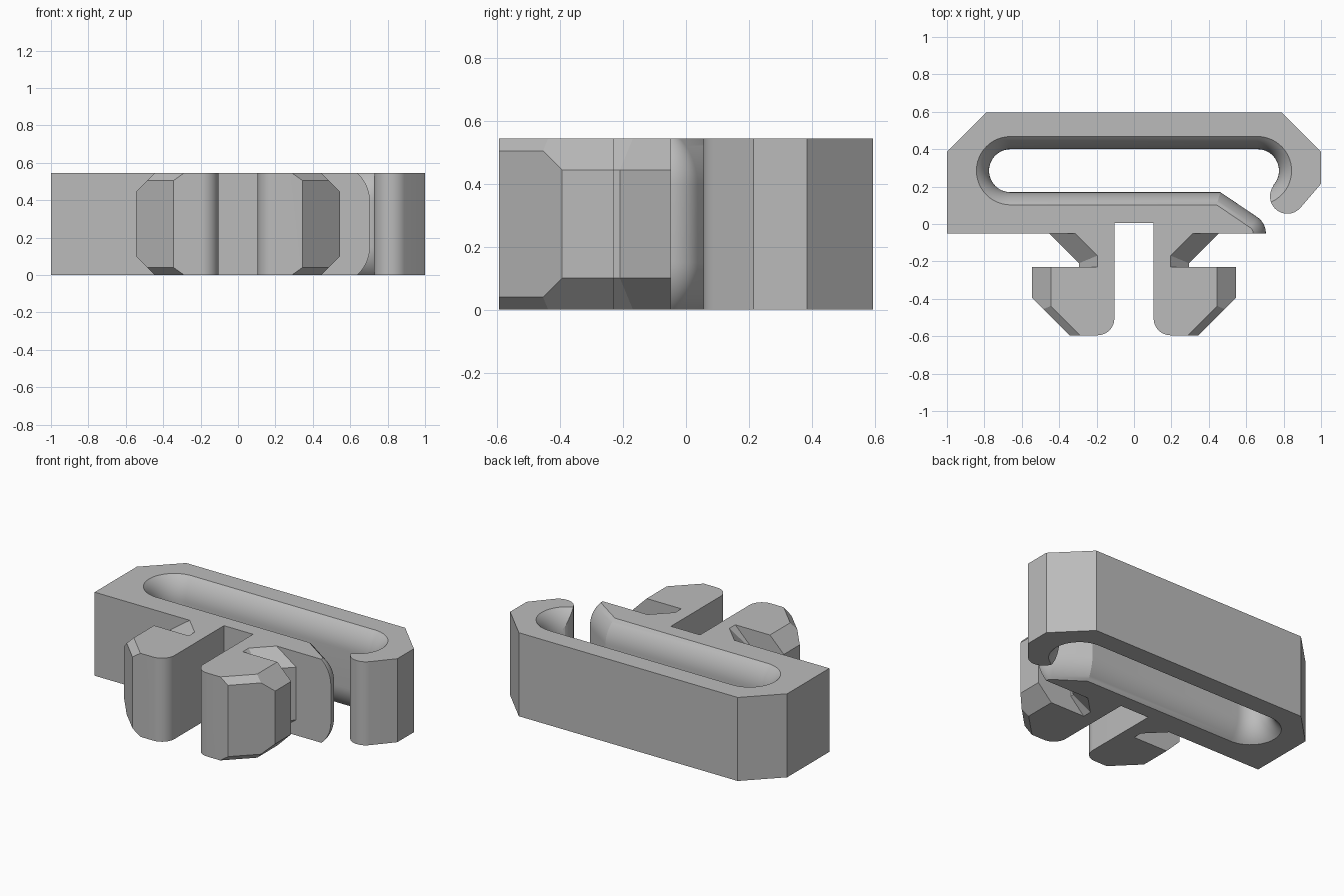
import bpy, bmesh, math
from mathutils import Vector

if "Cube" in bpy.data.objects:
    bpy.data.objects.remove(bpy.data.objects["Cube"])

H = 0.545            # height of the clip
MID = H / 2

grey = bpy.data.materials.new("light grey plastic")
grey.diffuse_color = (0.5, 0.5, 0.5, 1)
grey.use_nodes = True
grey.node_tree.nodes["Principled BSDF"].inputs["Base Color"].default_value = grey.diffuse_color


def arc(cx, cy, r, a0, a1, n=16):
    return [(cx + r * math.cos(math.radians(a0 + (a1 - a0) * i / n)),
             cy + r * math.sin(math.radians(a0 + (a1 - a0) * i / n))) for i in range(n + 1)]


def loft(name, rings, cuts=(), mirror=False):
    """Solid through (z, outline) rings; cuts are half-spaces (normal, distance) trimmed away."""
    bm = bmesh.new()
    loops = [[bm.verts.new((x, y, z)) for x, y in pts] for z, pts in rings]
    n = len(loops[0])
    for a, b in zip(loops, loops[1:]):
        for i in range(n):
            j = (i + 1) % n
            bm.faces.new((a[i], a[j], b[j], b[i]))
    bm.faces.new(loops[0][::-1])
    bm.faces.new(loops[-1])
    for normal, dist in cuts:
        no = Vector(normal)
        geom = bm.verts[:] + bm.edges[:] + bm.faces[:]
        res = bmesh.ops.bisect_plane(bm, geom=geom, plane_co=no * dist / no.length_squared,
                                     plane_no=no, clear_outer=True)
        edges = [e for e in res["geom_cut"] if isinstance(e, bmesh.types.BMEdge)]
        bmesh.ops.contextual_create(bm, geom=edges)
    if mirror:
        for v in bm.verts:
            v.co.x = -v.co.x
    bmesh.ops.recalc_face_normals(bm, faces=bm.faces[:])
    me = bpy.data.meshes.new(name)
    bm.to_mesh(me)
    bm.free()
    ob = bpy.data.objects.new(name, me)
    bpy.context.collection.objects.link(ob)
    me.materials.append(grey)
    return ob


def prism(name, pts, cuts=(), mirror=False):
    return loft(name, [(0, pts), (H, pts)], cuts, mirror)


def both_ends(nx, ny, dist):
    """45 degree chamfer, dist measured at z, repeated on top and bottom."""
    return [((nx, ny, 1), dist), ((nx, ny, -1), dist - H)]


def combine(ob, other, operation):
    m = ob.modifiers.new(operation.lower(), "BOOLEAN")
    m.operation, m.solver, m.object = operation, "EXACT", other
    bpy.context.view_layer.objects.active = ob
    bpy.ops.object.modifier_apply(modifier=m.name)
    bpy.data.objects.remove(other)


# Body: chamfered bar with a hooked end and a notch between the feet
body = prism("clip_body",
             [(-1, -0.05), (-1, 0.385), (-0.79, 0.595), (0.79, 0.595), (1, 0.385), (1, 0.215)]
             + arc(0.82, 0.148, 0.093, -42, -216, 24)
             + [(0.66, 0.25), (0.66, 0.2), (0.716, 0.02), (0.716, -0.05),
                (0.105, -0.05), (0.105, 0.005), (-0.105, 0.005), (-0.105, -0.05)])


# Strap slot with flared rims, opening between the tongue and the hook
def slot_outline(d):
    return (arc(-0.66, 0.285, 0.115 + d, 270, 90, 24)
            + arc(0.66, 0.285, 0.115 + d, 90, -68, 24)
            + [(0.722, 0.07), (0.722, -0.3), (0.705 - d, -0.3)]
            + arc(0.60, -0.05, 0.105 - d, 0, 56, 10)
            + [(0.462 - 0.3 * d, 0.17 - d)])


R, RISE, N = 0.2, 0.15, 10
flare = []
for i in range(N + 1):
    t = math.asin(RISE / R) * (1 - i / N)
    flare.append((RISE - R * math.sin(t), R * (1 - math.cos(t))))
flare.insert(0, (-0.05, flare[0][1]))
levels = flare + [(H - z, d) for z, d in reversed(flare)]
combine(body, loft("slot_cutter", [(z, slot_outline(d)) for z, d in levels]), "DIFFERENCE")

# Two snap feet: flared root, narrow neck and arrow head with chamfered edges
s = math.sqrt(0.5)
for mirror in (False, True):
    root = prism("foot_root", [(0.105, 0), (0.505, 0), (0.275, -0.23), (0.105, -0.23)],
                 both_ends(s, -s, 0.505 * s + 0.445), mirror)
    neck = prism("foot_neck", [(0.105, 0), (0.295, 0), (0.295, -0.3), (0.105, -0.3)],
                 both_ends(1, 0, 0.74), mirror)
    head = prism("foot_head",
                 [(0.105, -0.23), (0.545, -0.23), (0.545, -0.395), (0.345, -0.595)]
                 + arc(0.195, -0.505, 0.09, 270, 180, 12),
                 both_ends(1, 0, 0.99) + both_ends(s, -s, 0.94 * s + 0.505), mirror)
    for part in (root, neck, head):
        combine(body, part, "UNION")

# Smooth the rounded walls, keep the flat edges crisp
bpy.ops.object.select_all(action="DESELECT")
body.select_set(True)
bpy.context.view_layer.objects.active = body
bpy.ops.object.shade_smooth_by_angle(angle=math.radians(25))
